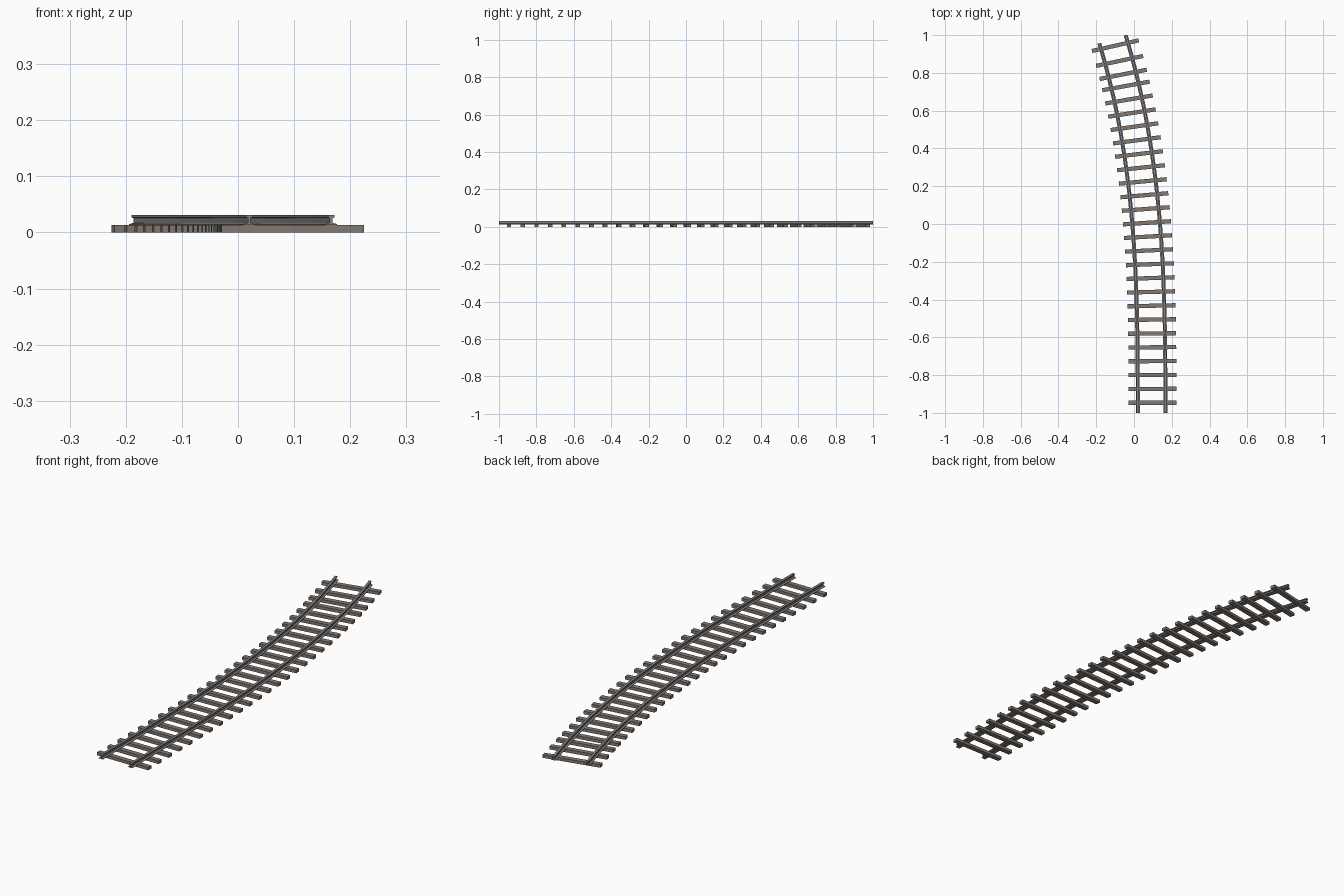
import bpy, bmesh, math
from mathutils import Vector, Matrix

if "Cube" in bpy.data.objects:
    bpy.data.objects.remove(bpy.data.objects["Cube"])

LENGTH, SWING, POWER = 1.978, 0.207, 2.9   # easement curve bending towards -x
START = Vector((0.093, -1.0, 0.0))
GAUGE = 0.146


def material(name, rgb):
    m = bpy.data.materials.new(name)
    m.diffuse_color = (*rgb, 1)
    m.use_nodes = True
    m.node_tree.nodes["Principled BSDF"].inputs["Base Color"].default_value = m.diffuse_color
    return m


def centre(s):
    """Track centre line at forward distance s."""
    return START + Vector((-SWING * (s / LENGTH) ** POWER, s, 0))


def heading(s):
    """Left turn of the track at forward distance s."""
    return math.atan(SWING * POWER / LENGTH * (s / LENGTH) ** (POWER - 1))


def make_object(name, bm, mat):
    bmesh.ops.recalc_face_normals(bm, faces=bm.faces)
    me = bpy.data.meshes.new(name)
    bm.to_mesh(me)
    bm.free()
    me.materials.append(mat)
    ob = bpy.data.objects.new(name, me)
    bpy.context.collection.objects.link(ob)
    return ob


steel = material("steel", (0.22, 0.22, 0.23))
wood = material("weathered_wood", (0.23, 0.19, 0.16))

# Rails: I-shaped section (half profile mirrored) swept along the curve
half = [(0.0105, 0.0130), (0.0105, 0.0148), (0.0025, 0.0172),
        (0.0025, 0.0255), (0.0058, 0.0270), (0.0058, 0.0308)]
profile = half + [(-x, z) for x, z in reversed(half)]


def rail(name, offset, steps=32):
    bm = bmesh.new()
    rings = []
    for i in range(steps + 1):
        s = LENGTH * i / steps
        a = heading(s)
        side = Vector((math.cos(a), math.sin(a), 0))
        rings.append([bm.verts.new(centre(s) + side * (offset + x) + Vector((0, 0, z)))
                      for x, z in profile])
    n = len(profile)
    for r0, r1 in zip(rings, rings[1:]):
        for j in range(n):
            k = (j + 1) % n
            bm.faces.new((r0[j], r0[k], r1[k], r1[j]))
    bm.faces.new(rings[0])
    bm.faces.new(rings[-1])
    return make_object(name, bm, steel)


rail("left_rail", -GAUGE / 2)
rail("right_rail", GAUGE / 2)

# Sleepers: evenly spaced along the track, turning a little less than the rails
SIZE = (0.254, 0.022, 0.0135)
s = 0.054
for i in range(27):
    nudge = -0.01 if i in (24, 25) else 0.0
    pos = centre(s + nudge) + Vector((0.005, 0, SIZE[2] / 2))
    bm = bmesh.new()
    bmesh.ops.create_cube(bm, size=1, matrix=Matrix.Translation(pos)
                          @ Matrix.Rotation(heading(s) * 0.78, 4, 'Z')
                          @ Matrix.Diagonal((*SIZE, 1)))
    make_object(f"sleeper_{i + 1:02d}", bm, wood)
    s += 0.0733 * math.cos(heading(s))
